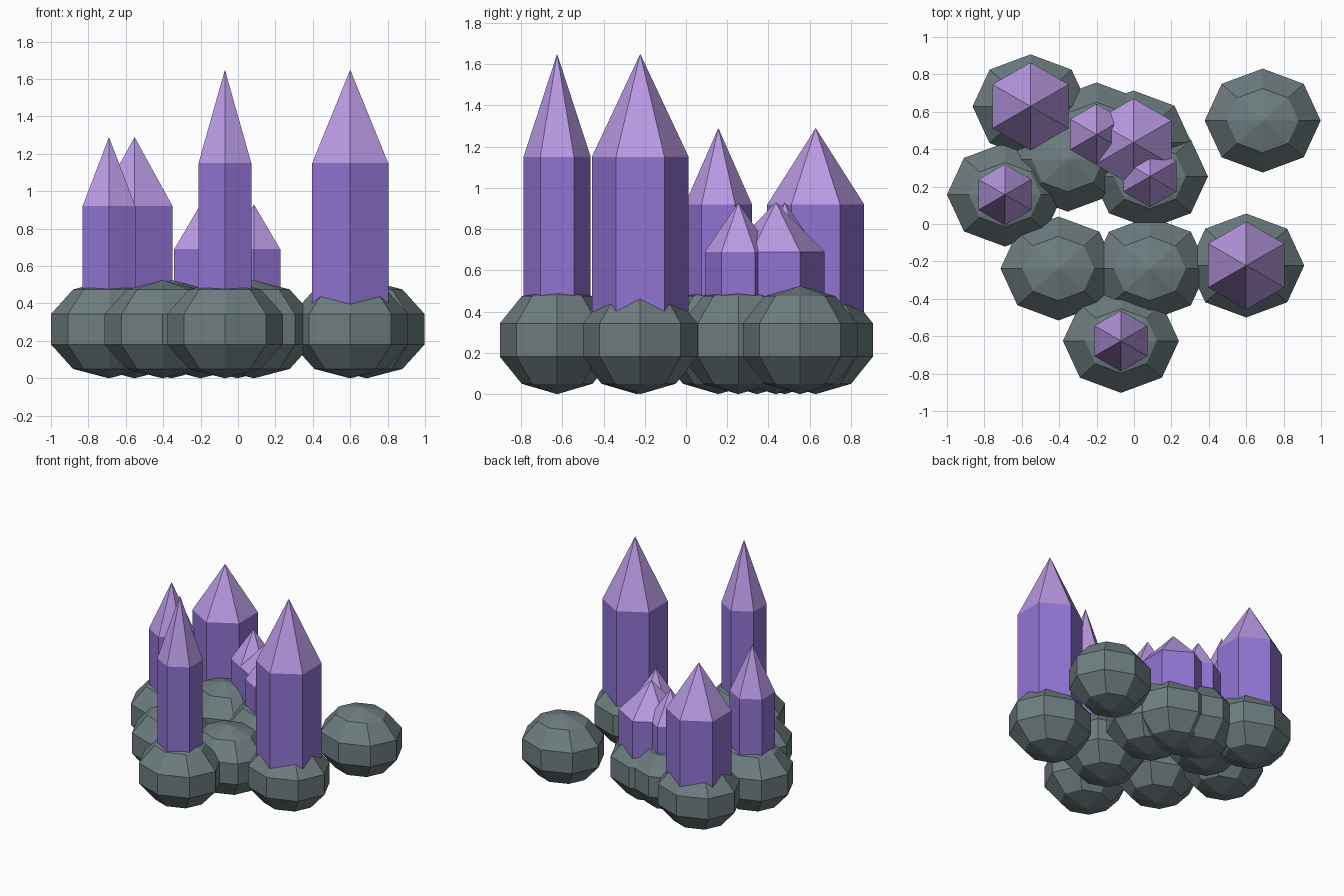
import bpy, bmesh, math
from mathutils import Matrix

if "Cube" in bpy.data.objects:
    bpy.data.objects.remove(bpy.data.objects["Cube"])


def material(name, rgb):
    m = bpy.data.materials.new(name)
    m.diffuse_color = (*rgb, 1)
    m.use_nodes = True
    m.node_tree.nodes["Principled BSDF"].inputs["Base Color"].default_value = m.diffuse_color
    return m


STONE = material("slate_grey", (0.155, 0.205, 0.215))
BODY = material("crystal_purple", (0.285, 0.175, 0.66))
TIP = material("crystal_lilac", (0.49, 0.32, 0.77))


def finish(name, bm, mats, loc):
    bmesh.ops.recalc_face_normals(bm, faces=bm.faces[:])
    me = bpy.data.meshes.new(name)
    bm.to_mesh(me)
    bm.free()
    for m in mats:
        me.materials.append(m)
    ob = bpy.data.objects.new(name, me)
    ob.location = loc
    bpy.context.collection.objects.link(ob)


# Squashed eight-sided boulder resting on the ground
def rock(name, x, y):
    bm = bmesh.new()
    bmesh.ops.create_uvsphere(bm, u_segments=8, v_segments=5, radius=1,
                              matrix=Matrix.Diagonal((0.326, 0.292, 0.2625, 1)))
    finish(name, bm, [STONE], (x, y, 0.2625))


# Hexagonal column with a pointed lighter tip
def crystal(name, x, y, radius, shoulder, apex):
    bm = bmesh.new()
    angles = [math.radians(30 + 60 * i) for i in range(6)]
    low, high = [[bm.verts.new((radius * math.cos(a), radius * math.sin(a), z))
                  for a in angles] for z in (0.26, shoulder)]
    point = bm.verts.new((0, 0, apex))
    bm.faces.new(low[::-1])
    for i in range(6):
        j = (i + 1) % 6
        bm.faces.new((low[i], low[j], high[j], high[i]))
        bm.faces.new((high[i], high[j], point)).material_index = 1
    finish(name, bm, [BODY, TIP], (x, y, 0))


WIDE, THIN = 0.235, 0.163
TALL, MEDIUM, SHORT = (1.15, 1.65), (0.92, 1.29), (0.69, 0.93)

# Rocks that carry a crystal
for i, (x, y, r, heights) in enumerate([
        (0.60, -0.222, WIDE, TALL), (-0.07, -0.625, THIN, TALL),
        (-0.553, 0.629, WIDE, MEDIUM), (-0.69, 0.157, THIN, MEDIUM),
        (-0.003, 0.436, WIDE, SHORT), (-0.20, 0.479, THIN, SHORT),
        (0.085, 0.254, THIN, SHORT)], 1):
    rock(f"crystal_rock_{i}", x, y)
    crystal(f"crystal_{i}", x, y, r, *heights)

# Bare rocks
for i, (x, y) in enumerate([(0.688, 0.553), (-0.355, 0.344),
                            (-0.404, -0.238), (0.085, -0.238)], 1):
    rock(f"bare_rock_{i}", x, y)
